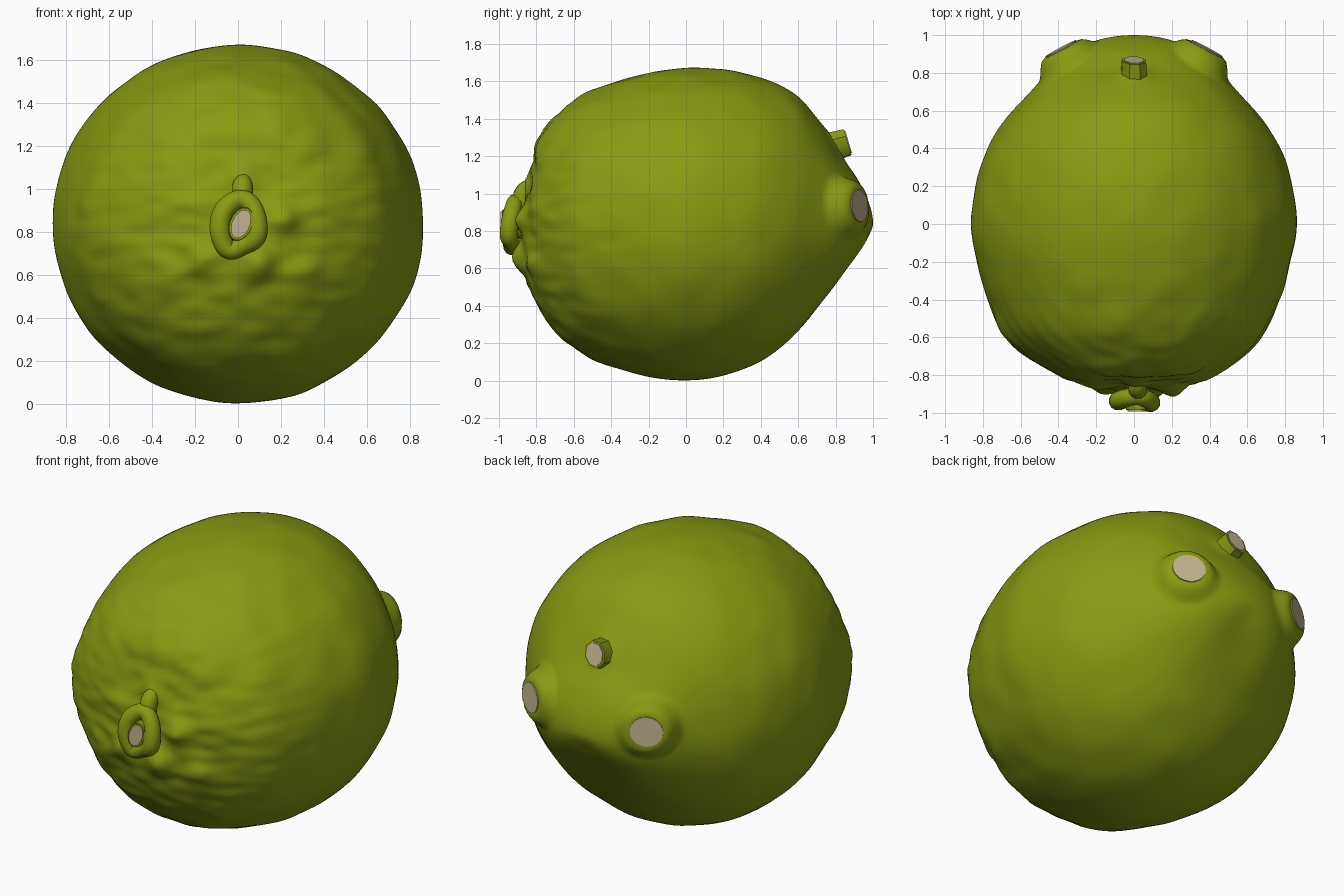
import bpy, bmesh, math
from mathutils import Vector, noise

if "Cube" in bpy.data.objects:
    bpy.data.objects.remove(bpy.data.objects["Cube"])

def material(name, rgb):
    m = bpy.data.materials.new(name)
    m.diffuse_color = (*rgb, 1)
    m.use_nodes = True
    m.node_tree.nodes["Principled BSDF"].inputs["Base Color"].default_value = m.diffuse_color
    return m

GREEN = material("green skin", (0.25, 0.325, 0.006))
CUT = material("pale cut", (0.54, 0.45, 0.28))
CENTRE = Vector((0, 0, 0.84))

def finish(bm, name, mat):
    bmesh.ops.recalc_face_normals(bm, faces=bm.faces)
    me = bpy.data.meshes.new(name)
    bm.to_mesh(me)
    bm.free()
    ob = bpy.data.objects.new(name, me)
    bpy.context.collection.objects.link(ob)
    me.materials.append(mat)
    for p in me.polygons:
        p.use_smooth = True
    return ob

# Outline radii by angle from the front axis (degrees)
TOP = [(0, .87), (17, .86), (30, .915), (48, .89), (65, .845), (90, .83), (110, .86),
       (131, .905), (142, .90), (155, .895), (166, .95), (180, 1.0)]
BOTTOM = [(0, .87), (10, .905), (23, .905), (37, .91), (51, .895), (69, .85), (90, .838),
          (114, .838), (132, .832), (149, .838), (163, .885), (174, .96), (180, 1.0)]
SIDE = [(0, .87), (16, .885), (27, .894), (48, .905), (62, .87), (77, .855), (90, .865),
        (103, .863), (117, .872), (133, .877), (142, .89), (152, .93), (165, .985), (180, 1.0)]

def radius(table, t):
    n = len(table)
    i = max(k for k in range(n - 1) if table[k][0] <= t)
    (x0, y0), (x1, y1) = table[i], table[i + 1]
    def slope(k):
        if k in (0, n - 1):
            return 0
        a, b = table[k - 1], table[k + 1]
        return (b[1] - a[1]) / (b[0] - a[0])
    h = x1 - x0
    s = (t - x0) / h
    return (y0 * (2*s**3 - 3*s*s + 1) + y1 * (3*s*s - 2*s**3)
            + h * slope(i) * (s**3 - 2*s*s + s) + h * slope(i + 1) * (s**3 - s*s))

def smooth(x):
    x = min(1, max(0, x))
    return x * x * (3 - 2 * x)

# Stumps: centre of cut and facing direction
STUMPS = [(Vector((s * .385, .925, .935)), Vector((s * .47, .88, .06)).normalized()) for s in (1, -1)]
# Puckers round the stalk: x, z, size, height
LOBES = [(.2, .86, .07, .05), (.1, .66, .07, .05), (-.16, .68, .07, .03), (.02, 1.06, .07, .03),
         (.32, .62, .1, .025), (-.2, .95, .1, .015), (.38, .9, .09, .02), (-.35, .62, .1, .02)]

def skin_point(theta, phi):
    d = Vector((math.sin(theta) * math.cos(phi), -math.cos(theta), math.sin(theta) * math.sin(phi)))
    t = math.degrees(theta)
    c2 = math.cos(phi) ** 2
    r = radius(SIDE, t) * c2 + radius(TOP if d.z > 0 else BOTTOM, t) * (1 - c2)
    # wrinkles, stronger at the front
    front = smooth((-d.y - .1) / .9)
    r += (.008 + .012 * front) * noise.noise(d * 4.5) * math.sin(theta)
    r += .012 * front * noise.noise(Vector((d.x * 7, 2, d.z * 14)))
    if d.y < 0:
        for x, z, size, high in LOBES:
            q = (d.x * r - x) ** 2 + (d.z * r + .84 - z) ** 2
            r += high * math.exp(-q / size ** 2)
    # flat-topped swellings for the stumps and a root for the small nub
    for c, n in STUMPS:
        a = d.angle(c - CENTRE)
        w = smooth((.2 - a) / .1)
        if w > 0:
            r += w * ((c - CENTRE).dot(n) / d.dot(n) - r)
    r += .03 * math.exp(-(d.angle(Vector((0, .8, .42))) / .09) ** 2)
    return CENTRE + d * r

# Body
bm = bmesh.new()
NT, NP = 120, 160
poles = [bm.verts.new(skin_point(a, 0)) for a in (0.0, math.pi)]
rings = [[bm.verts.new(skin_point(math.pi * i / NT, 2 * math.pi * j / NP)) for j in range(NP)]
         for i in range(1, NT)]
for j in range(NP):
    k = (j + 1) % NP
    bm.faces.new((poles[0], rings[0][j], rings[0][k]))
    bm.faces.new((poles[1], rings[-1][k], rings[-1][j]))
    for a, b in zip(rings, rings[1:]):
        bm.faces.new((a[j], b[j], b[k], a[k]))
finish(bm, "body", GREEN)

def disc(name, centre, normal, rx, ry, depth, mat, sides=20, spin=0, taper=1):
    """Short column whose outer face sits at centre."""
    bm = bmesh.new()
    bmesh.ops.create_cone(bm, cap_ends=True, segments=sides, radius1=taper, radius2=1, depth=depth)
    q = normal.to_track_quat('Z', 'Y')
    for v in bm.verts:
        x, y = v.co.x * rx, v.co.y * ry
        p = Vector((x * math.cos(spin) - y * math.sin(spin),
                    x * math.sin(spin) + y * math.cos(spin), v.co.z - depth / 2))
        v.co = centre + q @ p
    ob = finish(bm, name, mat)
    bpy.context.view_layer.objects.active = ob
    ob.select_set(True)
    bpy.ops.object.shade_smooth_by_angle(angle=math.radians(40))
    ob.select_set(False)

# Cut faces on the stumps
for (c, n), side in zip(STUMPS, ("right", "left")):
    disc("stump_cut_" + side, c + n * .006, n, .092, .086, .009, CUT)

# Small nub at the upper back
nub_dir = Vector((0, .96, .28)).normalized()
nub_end = Vector((0, .865, 1.275))
disc("nub", nub_end, nub_dir, .066, .078, .14, GREEN, 8, math.pi / 8, 1.15)
disc("nub_cut", nub_end + nub_dir * .005, nub_dir, .055, .066, .008, CUT, 8, math.pi / 8)

def tube(name, pts, mat, cyclic):
    cu = bpy.data.curves.new(name, 'CURVE')
    cu.dimensions = '3D'
    cu.bevel_depth = 1
    cu.bevel_resolution = 4
    cu.use_fill_caps = True
    sp = cu.splines.new('NURBS')
    sp.points.add(len(pts) - 1)
    for p, (x, y, z, r) in zip(sp.points, pts):
        p.co = (x, y, z, 1)
        p.radius = r
    sp.order_u = 3
    sp.resolution_u = 5
    sp.use_cyclic_u = cyclic
    sp.use_endpoint_u = not cyclic
    ob = bpy.data.objects.new(name, cu)
    bpy.context.collection.objects.link(ob)
    cu.materials.append(mat)
    bpy.context.view_layer.objects.active = ob
    ob.select_set(True)
    bpy.ops.object.convert(target='MESH')
    bpy.ops.object.shade_smooth()
    ob.select_set(False)

# Puckered collar round the stalk
tube("stalk_collar", [(.0, -.91, .96, .045), (-.075, -.93, .90, .05), (-.09, -.94, .80, .05),
                      (-.05, -.93, .70, .045), (.03, -.93, .74, .045), (.09, -.95, .77, .05),
                      (.09, -.94, .86, .05), (.06, -.92, .94, .045)], GREEN, True)
tube("collar_fold", [(.03, -.82, 1.05, .03), (.02, -.86, 1.03, .05), (.02, -.89, .95, .05),
                     (.03, -.90, .88, .04)], GREEN, False)

# Stalk and its cut end
front = Vector((0, -1, 0))
disc("stalk", Vector((.014, -.985, .838)), front, .052, .08, .16, GREEN, 14, -.4, 1.15)
disc("stalk_cut", Vector((.014, -.992, .838)), front, .042, .07, .009, CUT, 14, -.4)
